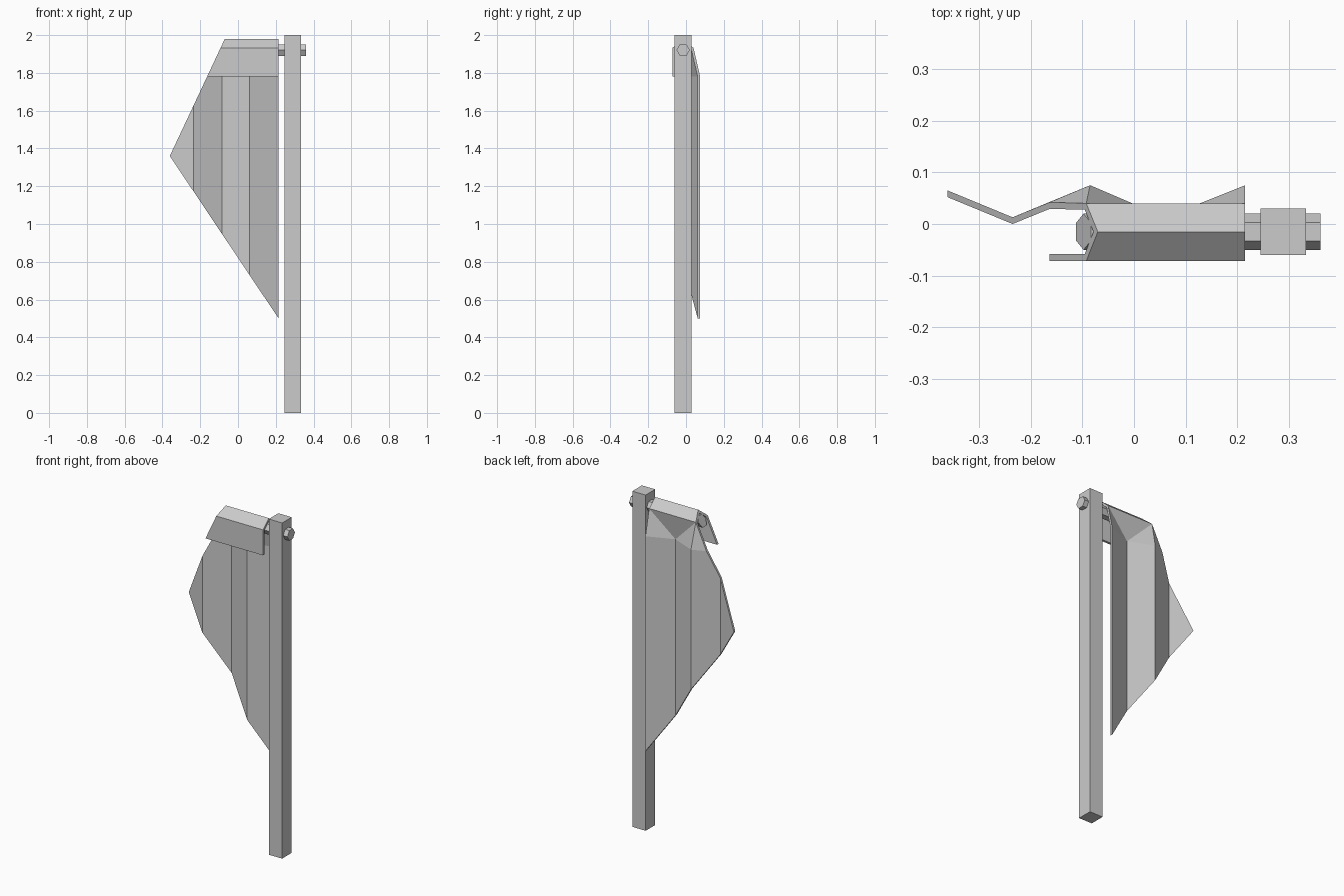
import bpy
import bmesh
from math import cos, sin, pi

cube = bpy.data.objects.get("Cube")
if cube:
    bpy.data.objects.remove(cube, do_unlink=True)

grey = bpy.data.materials.new("plain grey")
grey.use_nodes = True
grey.diffuse_color = (0.6, 0.6, 0.6, 1)
grey.node_tree.nodes["Principled BSDF"].inputs["Base Color"].default_value = (0.6, 0.6, 0.6, 1)


def finish(name, bm):
    """Turn a bmesh into a flat shaded grey object."""
    bmesh.ops.recalc_face_normals(bm, faces=bm.faces)
    mesh = bpy.data.meshes.new(name)
    bm.to_mesh(mesh)
    bm.free()
    mesh.materials.append(grey)
    obj = bpy.data.objects.new(name, mesh)
    bpy.context.collection.objects.link(obj)
    return obj


def upper_x(z):
    """Slanted upper edge shared by the cloth and the rod end."""
    return -0.07 - (1.98 - z) * 0.469


def lower_z(x):
    """Slanted lower hem of the cloth."""
    return 1.36 - (x + 0.361) * 1.493


# Square upright post
bm = bmesh.new()
bmesh.ops.create_cube(bm, size=1)
for v in bm.verts:
    v.co = (0.289 + v.co.x * 0.088, -0.015 + v.co.y * 0.09, 1 + v.co.z * 2)
finish("post", bm)

# Hexagonal cross rod, cut at a slant on the free end
bm = bmesh.new()
section = [(-0.015 + 0.035 * cos(i * pi / 3), 1.921 + 0.035 * sin(i * pi / 3)) for i in range(6)]
free_end = [bm.verts.new((upper_x(z), y, z)) for y, z in section]
post_end = [bm.verts.new((0.361, y, z)) for y, z in section]
bm.faces.new(free_end)
bm.faces.new(post_end)
for i in range(6):
    j = (i + 1) % 6
    bm.faces.new((free_end[i], free_end[j], post_end[j], post_end[i]))
finish("cross_rod", bm)

# Pleated cloth folded over the rod: outer points and their inward offsets (y, z)
RIGHT = 0.215
points = {}
fold = [(-0.072, 1.78, 0.014, 0), (-0.072, 1.932, 0.014, -0.006),
        (-0.015, 1.98, 0, -0.018), (0.04, 1.932, -0.012, -0.006)]
for i, (y, z, dy, dz) in enumerate(fold):
    points[f"fold_left{i}"] = ((upper_x(z), y, z), (upper_x(z + dz), y + dy, z + dz))
    points[f"fold_right{i}"] = ((RIGHT, y, z), (RIGHT, y + dy, z + dz))


def pleat_point(name, x, y, z):
    points[name] = ((x, y, z), (x, y - 0.013, z))


pleat_point("tip", -0.361, 0.065, 1.36)
pleat_point("shoulder", upper_x(1.78), 0.042, 1.78)
pleat_point("top0", -0.235, 0.013, 1.628)
for i, (x, y) in enumerate([(-0.235, 0.013), (-0.085, 0.075), (0.06, 0.013), (RIGHT, 0.075)]):
    if i:
        pleat_point(f"top{i}", x, y, 1.78)
    pleat_point(f"hem{i}", x, y, lower_z(x))

panels = [[f"fold_left{i}", f"fold_right{i}", f"fold_right{i + 1}", f"fold_left{i + 1}"] for i in range(3)]
panels += [
    ["fold_right3", "top3", "top2"],
    ["fold_right3", "top2", "fold_left3"],
    ["fold_left3", "top2", "top1"],
    ["fold_left3", "top1", "shoulder"],
    ["tip", "top0", "hem0"],
    ["top0", "shoulder", "top1", "hem1", "hem0"],
    ["top1", "top2", "hem2", "hem1"],
    ["top2", "top3", "hem3", "hem2"],
]

bm = bmesh.new()
outer = {n: bm.verts.new(p[0]) for n, p in points.items()}
inner = {n: bm.verts.new(p[1]) for n, p in points.items()}
for panel in panels:
    bm.faces.new([outer[n] for n in panel])
    bm.faces.new([inner[n] for n in reversed(panel)])

# Close the rim between both sides of the cloth
edges = [frozenset((p[i], p[i - 1])) for p in panels for i in range(len(p))]
for edge in set(edges):
    if edges.count(edge) == 1:
        a, b = edge
        bm.faces.new((outer[a], outer[b], inner[b], inner[a]))
finish("pleated_cloth", bm)
